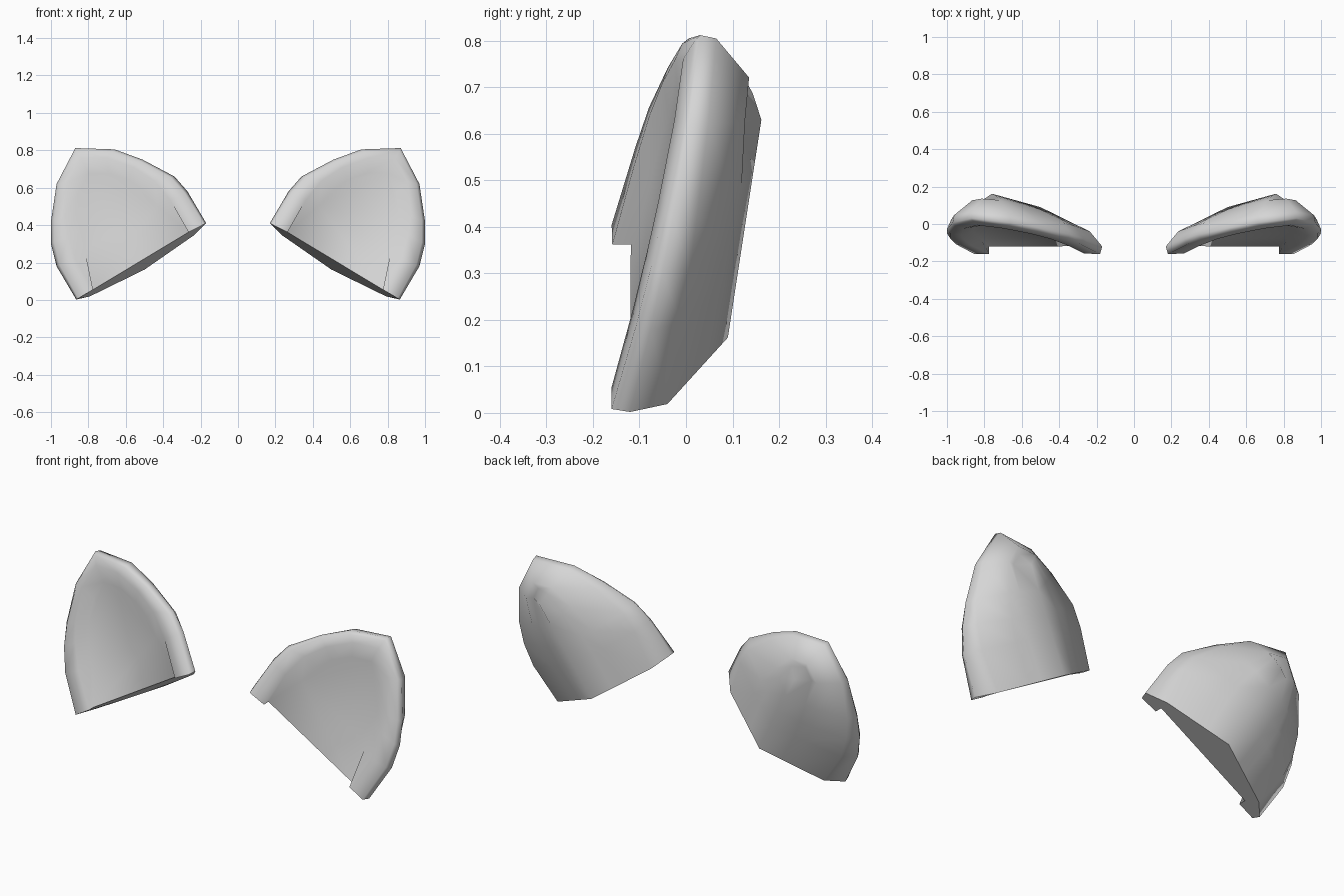
import bpy, bmesh, math
from mathutils import Vector

cube = bpy.data.objects.get("Cube")
if cube:
    bpy.data.objects.remove(cube)

# Single pale grey finish
grey = bpy.data.materials.new("pale_grey")
grey.use_nodes = True
colour = (0.67, 0.67, 0.67, 1)
grey.diffuse_color = colour
grey.node_tree.nodes["Principled BSDF"].inputs["Base Color"].default_value = colour

# Front outlines (x, z) of the shell and of its hollow, base to tip to base
OUTER = [(.17, .41), (.27, .58), (.34, .66), (.51, .75), (.66, .805), (.87, .812),
         (.97, .62), (1, .42), (1, .3), (.97, .18), (.865, .002)]
INNER = [(.265, .362), (.36, .53), (.45, .64), (.56, .71), (.70, .76), (.84, .76),
         (.91, .63), (.925, .45), (.91, .35), (.87, .22), (.775, .055)]
# How far up the back ridge each pair of outline points connects
RIDGE_STEPS = [0, .35, .54, .77, 1, 1]
RIDGE_BASE = Vector((.50, .09, .162))
RIDGE_PEAK = Vector((.76, .162, .63))
HOLLOW_CENTRE = Vector((.66, .42))
BASE_NORMAL = Vector((.504, .864))


def rise(p):
    """Distance of a front outline point above the slanted base."""
    return max(0, (Vector(p) - Vector(OUTER[0])).dot(BASE_NORMAL))


def leaning(p, start, slope):
    """Place a front outline point on a plane that leans back from the base."""
    return Vector((p[0], start + slope * rise(p), p[1]))


def section(outer, inner, s):
    """Cross-section from the panel edge, over the rim, to the back ridge."""
    d = rise(outer)
    ridge = RIDGE_BASE.lerp(RIDGE_PEAK, s)
    # Rounded rim sloping into the hollow, with a square step at the base
    across = Vector(inner) - Vector(outer)
    inset = .24 if s > 0 else 0
    panel = leaning(Vector(inner).lerp(HOLLOW_CENTRE, inset), -.12, .21)
    lip = leaning(inner, -.16, .24)
    brow = leaning(Vector(outer) + across * (.12 + .13 * s), -.16, .26)
    edge = leaning(outer, -.12, .215)
    # Domed back, with a shallow crease under the tip
    shoulder = edge.lerp(ridge, .2 * (1 - s) + .04 * s)
    shoulder.y = -.04 + .15 * d
    shoulder.z -= .015 * (1 - s)
    at_tip = outer[0] > .8 and outer[1] > .6
    back = shoulder.lerp(ridge, .48) + Vector((0, .024 * s, 0))
    crease = shoulder.lerp(ridge, .66) + Vector((0, -.009 if at_tip else .02 * s, 0))
    return [panel, lip, brow, edge, shoulder, back, crease, ridge]


def ear(name, side):
    bm = bmesh.new()
    rows = []
    for i, (outer, inner) in enumerate(zip(OUTER, INNER)):
        s = RIDGE_STEPS[min(i, len(OUTER) - 1 - i)]
        rows.append([bm.verts.new((side * p.x, p.y, p.z)) for p in section(outer, inner, s)])
    # Rim and back skin
    for a, b in zip(rows, rows[1:]):
        for i in range(len(a) - 1):
            bm.faces.new((a[i], a[i + 1], b[i + 1], b[i]))
    # Recessed front panel and slanted base
    bm.faces.new([row[0] for row in rows])
    bm.faces.new(rows[0] + rows[-1][::-1][1:])
    bmesh.ops.remove_doubles(bm, verts=bm.verts, dist=.0005)
    bmesh.ops.recalc_face_normals(bm, faces=bm.faces)
    mesh = bpy.data.meshes.new(name)
    bm.to_mesh(mesh)
    bm.free()
    mesh.materials.append(grey)
    obj = bpy.data.objects.new(name, mesh)
    bpy.context.collection.objects.link(obj)
    bpy.ops.object.select_all(action='DESELECT')
    obj.select_set(True)
    bpy.context.view_layer.objects.active = obj
    bpy.ops.object.shade_smooth_by_angle(angle=math.radians(72))


ear("left_ear", 1)
ear("right_ear", -1)
